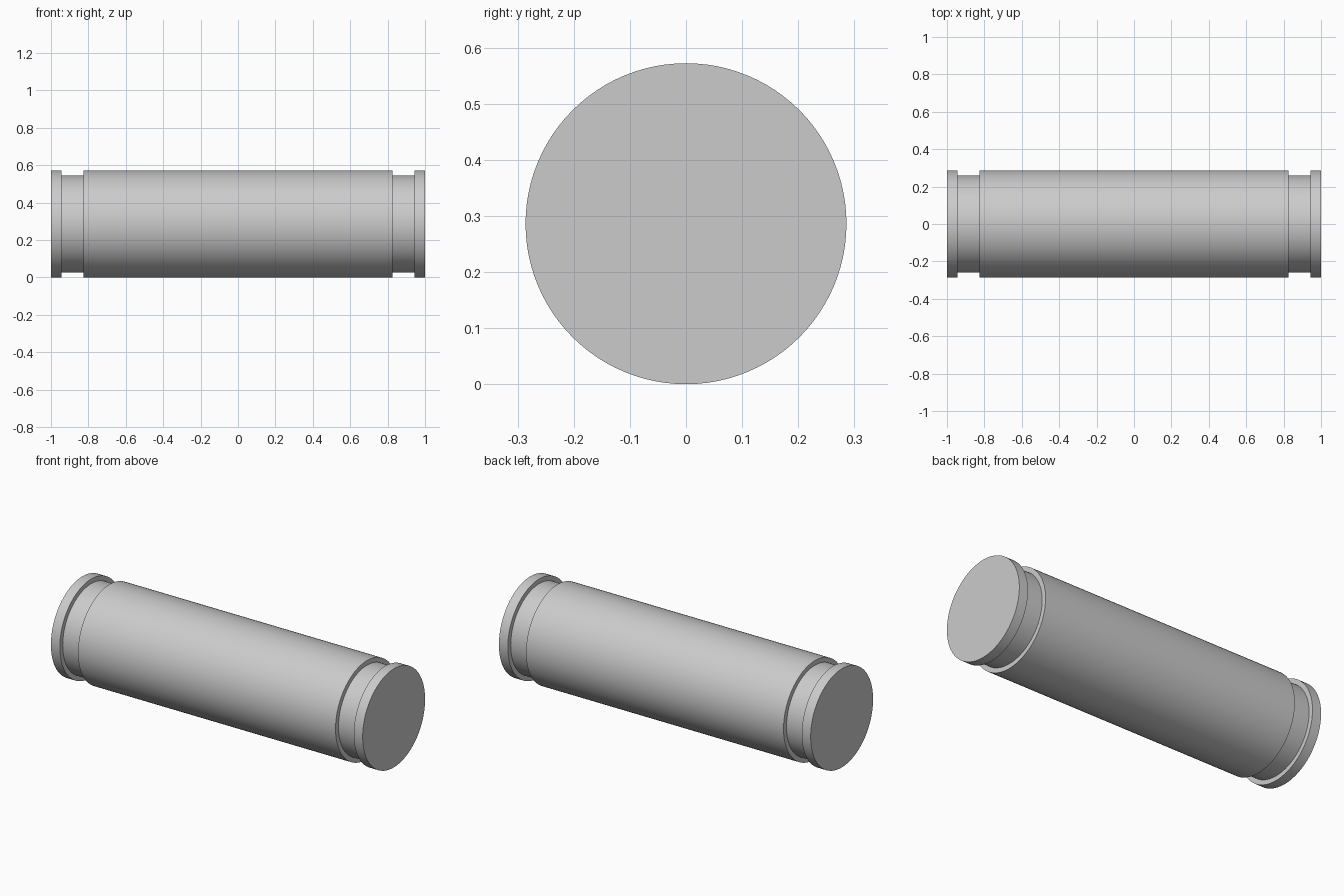
import bpy, bmesh
from math import cos, sin, pi, radians

if "Cube" in bpy.data.objects:
    bpy.data.objects.remove(bpy.data.objects["Cube"])

RADIUS, GROOVE, SIDES = 0.286, 0.259, 96

# Half profile (x, radius) from the outer end inward, mirrored to the other end
half = [(1.0, RADIUS), (0.943, RADIUS), (0.943, GROOVE), (0.826, GROOVE), (0.826, RADIUS)]
profile = [(-x, r) for x, r in half] + half[::-1]

# Lathe the profile around the x axis and cap both ends
bm = bmesh.new()
rings = []
for x, r in profile:
    rings.append([bm.verts.new((x, r * cos(2 * pi * i / SIDES), r * sin(2 * pi * i / SIDES)))
                  for i in range(SIDES)])
for a, b in zip(rings, rings[1:]):
    for i in range(SIDES):
        j = (i + 1) % SIDES
        bm.faces.new((a[i], a[j], b[j], b[i]))
bm.faces.new(rings[0])
bm.faces.new(rings[-1])
bmesh.ops.recalc_face_normals(bm, faces=bm.faces)

mesh = bpy.data.meshes.new("grooved_pin")
bm.to_mesh(mesh)
bm.free()
pin = bpy.data.objects.new("grooved_pin", mesh)
bpy.context.collection.objects.link(pin)
pin.location.z = RADIUS

# Smooth round surfaces, crisp groove edges
bpy.context.view_layer.objects.active = pin
pin.select_set(True)
bpy.ops.object.shade_smooth_by_angle(angle=radians(30))
